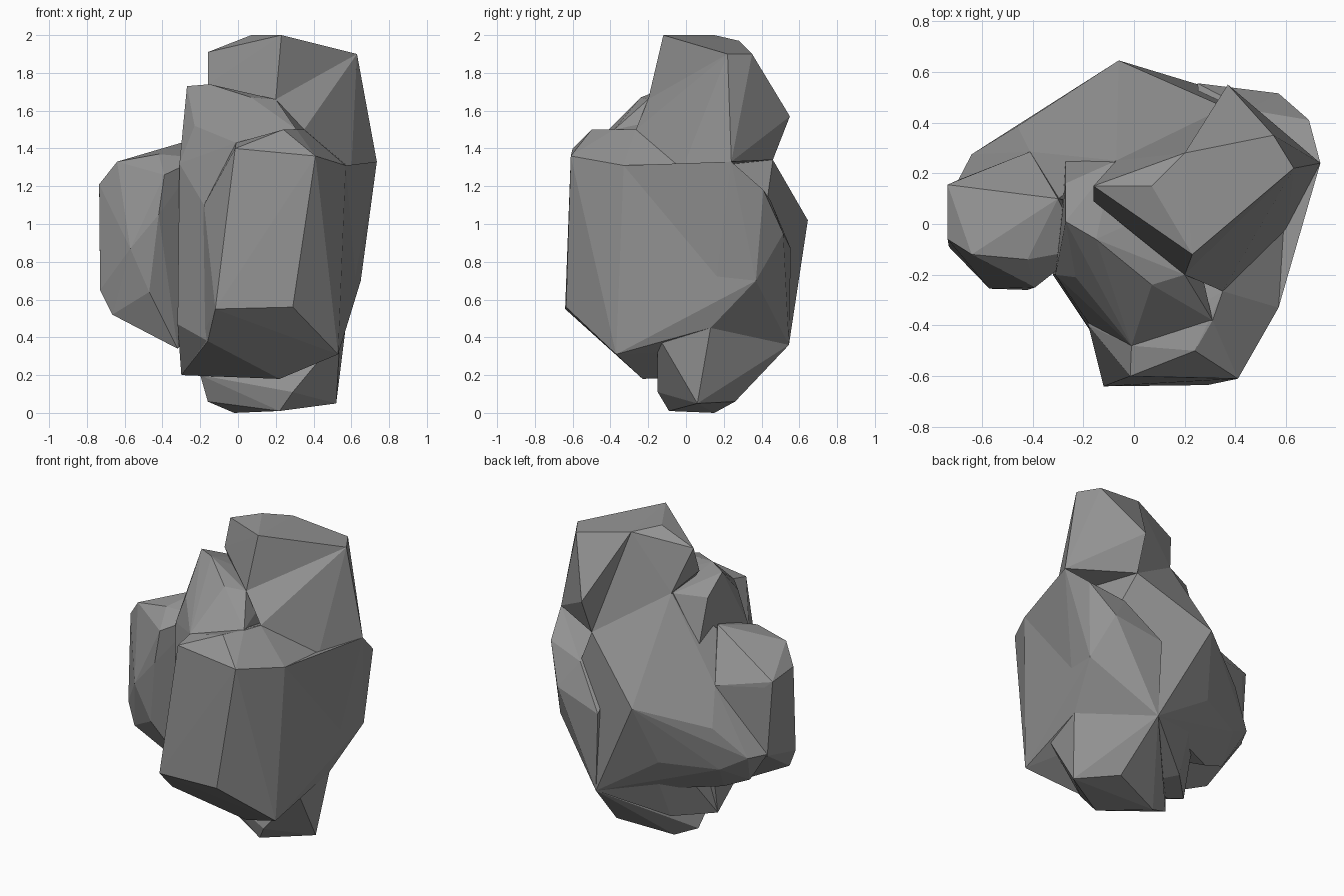
import bpy, bmesh

# One flat stone colour
stone = bpy.data.materials.new("stone_grey")
stone.diffuse_color = (0.29, 0.29, 0.29, 1.0)


def boulder(name, points):
    """Faceted convex chunk wrapped around a few corner points."""
    bm = bmesh.new()
    for p in points:
        bm.verts.new(p)
    res = bmesh.ops.convex_hull(bm, input=bm.verts[:])
    loose = {g for g in res["geom_interior"] + res["geom_unused"]
             if isinstance(g, bmesh.types.BMVert)}
    bmesh.ops.delete(bm, geom=list(loose), context='VERTS')
    bmesh.ops.dissolve_limit(bm, angle_limit=0.03, verts=bm.verts[:], edges=bm.edges[:])
    bmesh.ops.recalc_face_normals(bm, faces=bm.faces[:])
    mesh = bpy.data.meshes.new(name)
    bm.to_mesh(mesh)
    bm.free()
    mesh.materials.append(stone)
    obj = bpy.data.objects.new(name, mesh)
    bpy.context.collection.objects.link(obj)
    return obj


# Large central block: front, right side and back peak
boulder("main_block", [
    (-.015, -.60, 1.40), (.41, -.61, 1.36), (-.01, -.48, 1.43), (.24, -.50, 1.50),
    (.31, -.38, 1.50), (.35, -.265, 1.50), (.57, -.33, 1.31), (.60, -.02, 1.29),
    (-.18, -.40, 1.10), (-.12, -.64, .55), (.29, -.635, .56), (-.16, -.45, .38),
    (.53, -.37, .31), (.22, -.23, .18), (-.30, .10, .20), (-.10, .30, .20),
    (.54, -.15, .41), (.57, .13, .45), (.65, .37, .70), (.27, .545, .36),
    (.36, .46, 1.34), (-.06, .645, 1.02)])

# Ridge down the back right corner
boulder("right_ridge", [
    (.60, -.02, 1.29), (.735, .24, 1.33), (.69, .41, 1.18), (.65, .37, .70),
    (.57, .13, .45), (.57, .515, .95), (.25, .555, .87), (.45, .45, 1.12),
    (.27, .545, .36), (.57, -.33, 1.31), (.3, .1, 1.2), (.3, .1, .6)])

# Wedge running along the back to the left
boulder("back_wedge", [
    (-.64, .275, .71), (-.46, .385, .90), (-.20, .52, 1.00), (-.06, .645, 1.02),
    (-.15, .50, .64), (-.28, .40, .60), (-.48, .34, .62), (-.07, .25, 1.63),
    (.36, .46, 1.34), (.27, .545, .36), (-.27, .25, 1.34), (-.41, .285, 1.13),
    (-.70, .16, .71), (-.56, .14, .50), (-.40, .18, .43), (-.30, .10, 1.40),
    (.2, .0, .4), (.2, .0, 1.5)])

# Rounded lobe on the left
boulder("left_lobe", [
    (-.735, -.06, 1.21), (-.735, .155, 1.19), (-.69, .175, 1.15), (-.64, -.12, 1.33),
    (-.64, .13, 1.22), (-.42, -.14, 1.37), (-.44, .15, 1.30), (-.30, .10, 1.43),
    (-.41, .285, 1.13), (-.42, -.26, 1.05), (-.39, -.25, 1.26), (-.57, -.255, .87),
    (-.47, -.23, .64), (-.73, -.09, .65), (-.70, .16, .70), (-.665, -.12, .52),
    (-.45, -.08, .43), (-.32, -.10, .34), (-.2, .2, .45), (-.2, -.1, 1.35)])

# Upright shoulder between the lobe and the main block
boulder("left_shoulder", [
    (-.27, .01, 1.73), (-.15, -.06, 1.74), (.07, -.24, 1.67), (.20, -.20, 1.66),
    (-.23, -.21, 1.52), (-.31, -.20, 1.32), (-.32, -.20, .47), (-.30, .10, .20),
    (-.16, -.44, .38), (-.18, -.39, 1.10), (-.01, -.48, 1.43), (.31, -.38, 1.50),
    (-.27, .16, 1.62), (-.27, .25, 1.34), (-.08, .245, 1.63), (.2, .1, 1.6),
    (.2, .1, .4)])

# Cap stone, its right-hand prong and the slope below it
boulder("top_cap", [
    (-.16, .15, 1.91), (-.16, .09, 1.74), (.07, .15, 2.0), (.23, -.12, 2.0),
    (.20, .28, 1.97), (.55, .35, 1.90), (.63, .22, 1.90), (.36, .46, 1.34),
    (.20, -.20, 1.66), (-.07, .25, 1.63), (.1, .0, 1.4), (.60, .2, 1.4)])
boulder("cap_prong", [
    (.20, .28, 1.97), (.55, .35, 1.90), (.63, .22, 1.90), (.37, .55, 1.57),
    (.735, .24, 1.33), (.36, .46, 1.34), (.60, -.02, 1.29), (.3, .0, 1.4)])
boulder("cap_slope", [
    (.20, -.20, 1.66), (.35, -.265, 1.50), (.63, .22, 1.90), (.60, -.02, 1.29),
    (.735, .24, 1.33), (.2, .2, 1.3)])

# Small foot the rock rests on
boulder("foot", [
    (-.16, .10, .06), (-.02, .15, .0), (.22, -.09, .01), (.29, -.15, .11),
    (.52, .06, .05), (.32, .26, .06), (-.20, .05, .20), (.57, .13, .45),
    (.27, .545, .36), (.54, -.15, .41)])
